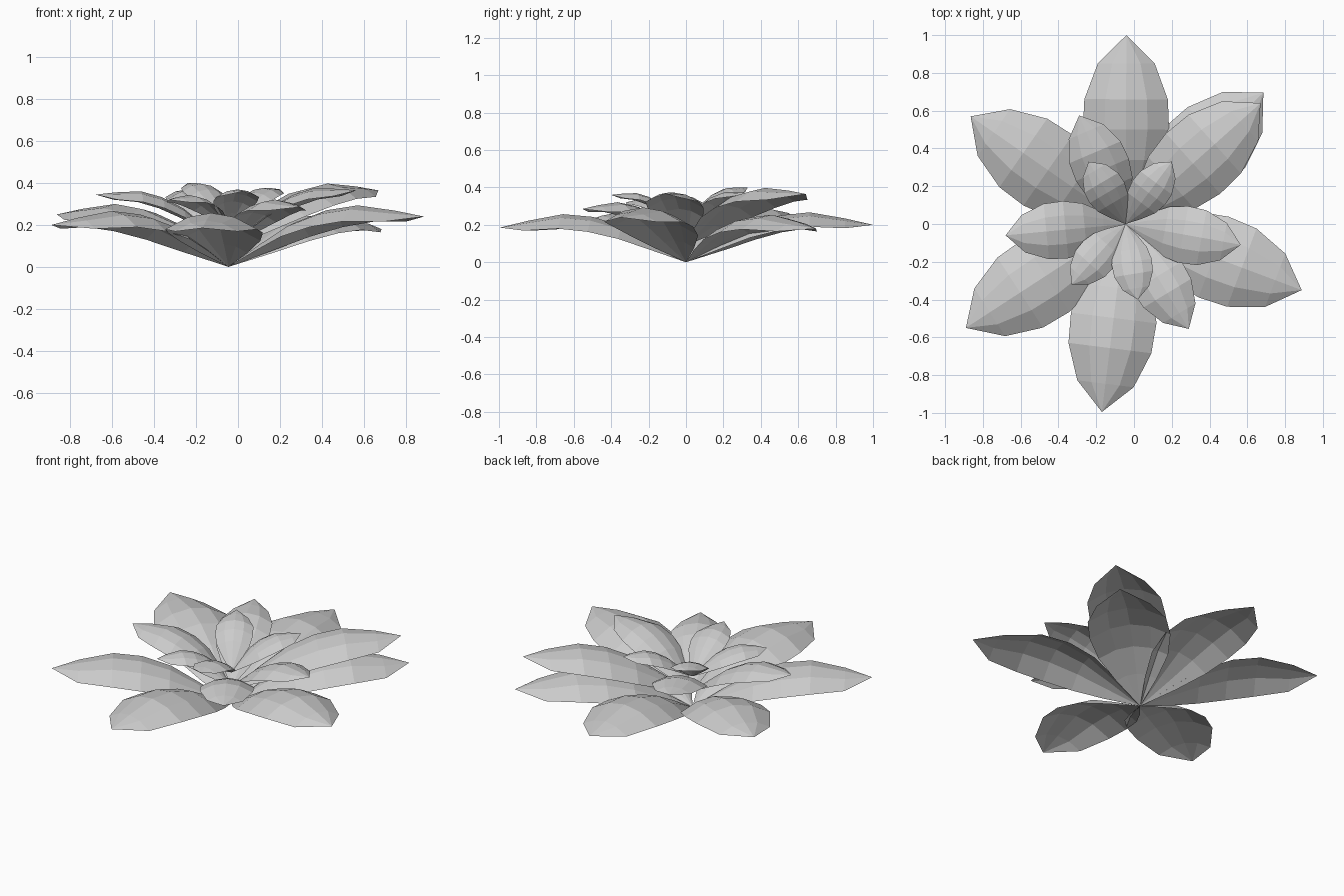
import bpy, bmesh, math

if "Cube" in bpy.data.objects:
    bpy.data.objects.remove(bpy.data.objects["Cube"])

BASE_X = -0.045
# leaf stations: fraction of length, half-width fraction, upward bow fraction
PROFILE = [(0.0, 0.0, 0.0), (0.18, 0.50, 0.49), (0.34, 0.86, 0.87),
           (0.50, 1.0, 1.0), (0.66, 0.97, 0.90), (0.85, 0.66, 0.43), (1.0, 0.0, 0.0)]
COLUMNS = (-1, -0.5, 0, 0.5, 1)


def leaf(name, tip, half_width, bow, base_z=0.0):
    """Thin arched leaf from the rosette centre to its tip, domed across its width."""
    dx, dy = tip[0] - BASE_X, tip[1]
    length = math.hypot(dx, dy)
    nx, ny = -dy / length, dx / length
    bm = bmesh.new()
    rows = []
    for t, w, b in PROFILE:
        z = base_z + (tip[2] - base_z) * t + bow * b
        row = []
        for u in (COLUMNS if w else (0,)):
            s = u * w * half_width
            drop = 0.35 * half_width * w * u * u
            row.append(bm.verts.new((BASE_X + dx * t + nx * s, dy * t + ny * s,
                                     max(z - drop, 0.0))))
        rows.append(row)
    for a, b in zip(rows, rows[1:]):
        for i in range(4):
            if len(a) == 1:
                bm.faces.new((a[0], b[i], b[i + 1]))
            elif len(b) == 1:
                bm.faces.new((a[i], b[0], a[i + 1]))
            else:
                bm.faces.new((a[i], b[i], b[i + 1], a[i + 1]))
    for f in bm.faces:
        f.normal_update()
        if f.normal.z < 0:
            f.normal_flip()
    mesh = bpy.data.meshes.new(name)
    bm.to_mesh(mesh)
    bm.free()
    bpy.context.collection.objects.link(bpy.data.objects.new(name, mesh))


# outer ring of large leaves
for i, tip in enumerate([(-0.04, 1.0, 0.20), (0.685, 0.695, 0.18), (0.888, -0.35, 0.24),
                         (-0.17, -0.995, 0.185), (-0.89, -0.55, 0.20), (-0.865, 0.57, 0.25)]):
    leaf(f"outer_leaf_{i + 1}", tip, 0.228, 0.15)

# large raised leaf
leaf("raised_leaf", (0.67, 0.64, 0.365), 0.215, 0.14, 0.09)

# middle ring, set higher
for i, tip in enumerate([(0.29, -0.555, 0.285), (0.565, -0.11, 0.365),
                         (-0.68, -0.06, 0.345), (-0.29, 0.575, 0.36)]):
    leaf(f"middle_leaf_{i + 1}", tip, 0.152, 0.11, 0.10)

# small inner leaves, set highest
for i, tip in enumerate([(-0.24, 0.33, 0.40), (0.20, 0.33, 0.37),
                         (0.02, -0.40, 0.36), (-0.33, -0.32, 0.32)]):
    leaf(f"inner_leaf_{i + 1}", tip, 0.107, 0.075, 0.19)
